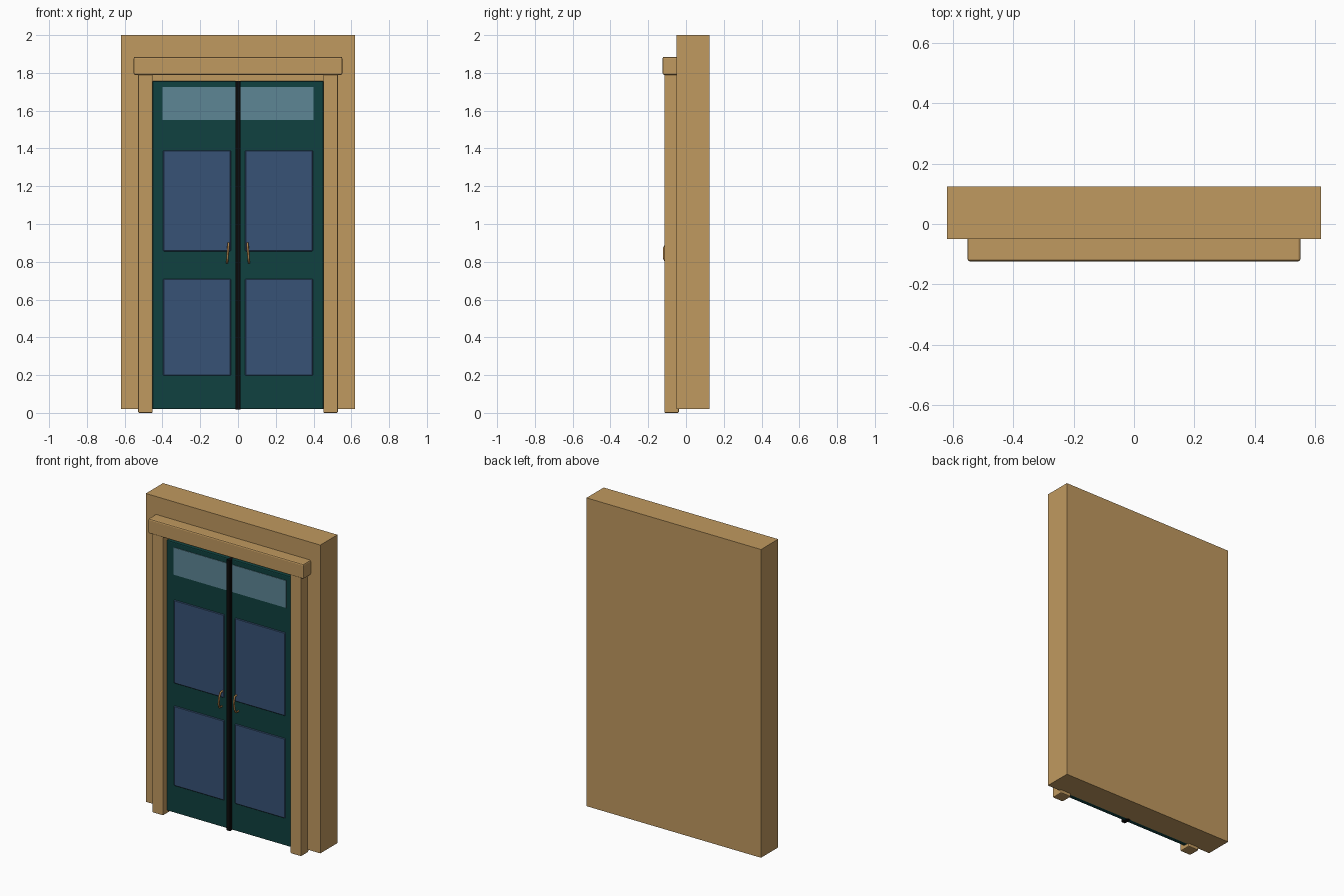
import bpy
import bmesh
from mathutils import Vector

if "Cube" in bpy.data.objects:
    bpy.data.objects.remove(bpy.data.objects["Cube"])


def material(name, rgb):
    m = bpy.data.materials.new(name)
    m.diffuse_color = (*rgb, 1.0)
    m.use_nodes = True
    m.node_tree.nodes["Principled BSDF"].inputs["Base Color"].default_value = m.diffuse_color
    return m


TAN = material("tan_wood", (0.53, 0.32, 0.115))
TEAL = material("dark_teal_paint", (0.005, 0.053, 0.05))
BLUE = material("slate_blue_panel", (0.038, 0.085, 0.18))
GLASS = material("pale_glass", (0.11, 0.24, 0.30))
BLACK = material("black_strip", (0.003, 0.003, 0.003))
BRASS = material("brass", (0.42, 0.22, 0.07))


def box(name, x, y, z, mat, bevel=0.0, segments=2):
    """Box given by (min, max) ranges, with optional rounded edges."""
    lo = Vector((x[0], y[0], z[0]))
    hi = Vector((x[1], y[1], z[1]))
    bm = bmesh.new()
    bmesh.ops.create_cube(bm, size=1.0)
    for v in bm.verts:
        v.co = (lo + hi) / 2 + v.co * (hi - lo)
    if bevel:
        bmesh.ops.bevel(bm, geom=bm.edges[:], offset=bevel, segments=segments,
                        profile=0.5, affect='EDGES')
    mesh = bpy.data.meshes.new(name)
    bm.to_mesh(mesh)
    bm.free()
    mesh.materials.append(mat)
    ob = bpy.data.objects.new(name, mesh)
    bpy.context.collection.objects.link(ob)
    return ob


def mirrored(side, a, b):
    return tuple(sorted((side * a, side * b)))


def handle(name, side):
    """Bowed pull handle, leaning slightly."""
    pts = [(0.050, -0.078, 0.898), (0.050, -0.106, 0.896), (0.052, -0.116, 0.870),
           (0.054, -0.117, 0.845), (0.056, -0.116, 0.820), (0.058, -0.106, 0.797),
           (0.058, -0.078, 0.795)]
    cu = bpy.data.curves.new(name, 'CURVE')
    cu.dimensions = '3D'
    cu.bevel_depth = 0.006
    cu.bevel_resolution = 2
    cu.use_fill_caps = True
    sp = cu.splines.new('POLY')
    sp.points.add(len(pts) - 1)
    for p, (x, y, z) in zip(sp.points, pts):
        p.co = (side * x, y, z, 1)
    cu.materials.append(BRASS)
    ob = bpy.data.objects.new(name, cu)
    bpy.context.collection.objects.link(ob)


# Wall slab and header
box("wall", (-0.62, 0.62), (-0.05, 0.124), (0.02, 2.0), TAN)
box("header", (-0.552, 0.552), (-0.124, -0.04), (1.79, 1.885), TAN, 0.008)

# Centre strip between the doors
box("centre_strip", (-0.014, 0.014), (-0.10, -0.045), (0.018, 1.757), BLACK, 0.003)

for side, label in ((-1, "left"), (1, "right")):
    # Door post
    box(label + "_post", mirrored(side, 0.452, 0.529), (-0.115, -0.038),
        (0.0, 1.80), TAN, 0.006)
    # Door leaf
    box(label + "_door", mirrored(side, 0.004, 0.453), (-0.08, -0.045),
        (0.02, 1.757), TEAL, 0.006)
    # Raised panels
    for level, z in (("lower", (0.197, 0.71)), ("upper", (0.855, 1.39))):
        box(f"{label}_{level}_panel", mirrored(side, 0.038, 0.396),
            (-0.087, -0.078), z, BLUE, 0.004, 1)
    # Top window
    box(label + "_window", mirrored(side, 0.0, 0.40), (-0.083, -0.078),
        (1.55, 1.725), GLASS)
    handle(label + "_handle", side)
